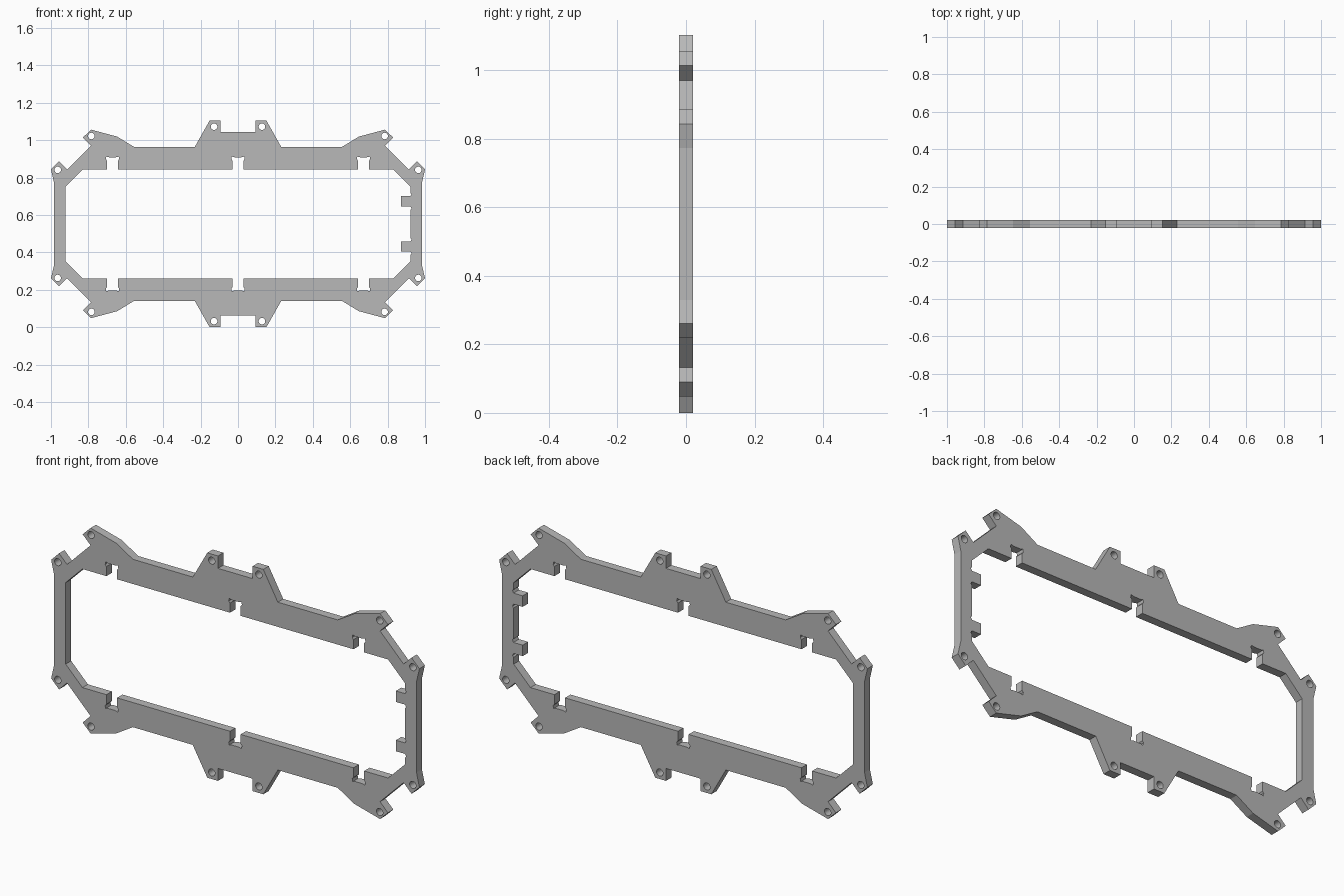
import bpy
import bmesh
import math

cube = bpy.data.objects.get("Cube")
if cube:
    bpy.data.objects.remove(cube, do_unlink=True)

MID_Z = 0.552      # height of the horizontal mirror line
HALF_DEPTH = 0.021

grey = bpy.data.materials.new("plain grey")
grey.use_nodes = True
colour = (0.48, 0.48, 0.48, 1)
grey.diffuse_color = colour
grey.node_tree.nodes["Principled BSDF"].inputs["Base Color"].default_value = colour


def relieved_corner(x, side):
    """Slot wall with a small rounded relief at its top; side is -1 left, 1 right."""
    wall = [(x, 0.291), (x, 0.338), (x + side * 0.007, 0.346),
            (x + side * 0.004, 0.36), (x - side * 0.011, 0.356)]
    return wall if side < 0 else wall[::-1]


def all_quadrants(quarter, right_extra=()):
    """Mirror one upper-right quarter outline into a closed clockwise loop."""
    right = quarter + list(right_extra)
    loop = right + [(x, -z) for x, z in reversed(right)]
    loop += [(-x, -z) for x, z in quarter]
    loop += [(-x, z) for x, z in reversed(quarter)]
    return loop


def circle(cx, cz, radius=0.0175, sides=24):
    return [(cx + radius * math.cos(a), cz + radius * math.sin(a))
            for a in (2 * math.pi * i / sides for i in range(sides))]


# Outer edge with the centre lugs and the angled corner lugs
outer = [(0.094, 0.491), (0.094, 0.552), (0.152, 0.552), (0.231, 0.412),
         (0.556, 0.412), (0.647, 0.467), (0.786, 0.504), (0.829, 0.462),
         (0.786, 0.419), (0.914, 0.291), (0.957, 0.334), (1.0, 0.291),
         (0.984, 0.222)]

# Inner edge with slots
inner = relieved_corner(0.029, 1) + relieved_corner(0.642, -1)
inner += relieved_corner(0.70, 1) + [(0.83, 0.291), (0.921, 0.2)]

# Short locating tab on the inner +x edge, with reliefs at its root
tab = [(0.921, 0.166), (0.928, 0.16), (0.922, 0.148), (0.872, 0.148),
       (0.872, 0.094), (0.922, 0.094), (0.928, 0.082), (0.921, 0.076)]

loops = [all_quadrants(outer), all_quadrants(inner, tab)]

# Screw holes through every lug
for x, z in [(0.128, 0.52), (0.784, 0.47), (0.964, 0.289)]:
    for sx in (-1, 1):
        for sz in (-1, 1):
            loops.append(circle(sx * x, sz * z))

# Fill the flat profile and extrude it to a plate
bm = bmesh.new()
for loop in loops:
    verts = [bm.verts.new((x, -HALF_DEPTH, z + MID_Z)) for x, z in loop]
    for a, b in zip(verts, verts[1:] + verts[:1]):
        bm.edges.new((a, b))
bmesh.ops.triangle_fill(bm, edges=bm.edges[:], use_beauty=True,
                        use_dissolve=False, normal=(0, -1, 0))
result = bmesh.ops.extrude_face_region(bm, geom=bm.faces[:],
                                       use_keep_orig=True)
moved = [g for g in result["geom"] if isinstance(g, bmesh.types.BMVert)]
bmesh.ops.translate(bm, verts=moved, vec=(0, 2 * HALF_DEPTH, 0))
bmesh.ops.recalc_face_normals(bm, faces=bm.faces[:])

mesh = bpy.data.meshes.new("frame_plate")
bm.to_mesh(mesh)
bm.free()
mesh.materials.append(grey)
frame = bpy.data.objects.new("frame_plate", mesh)
bpy.context.collection.objects.link(frame)
